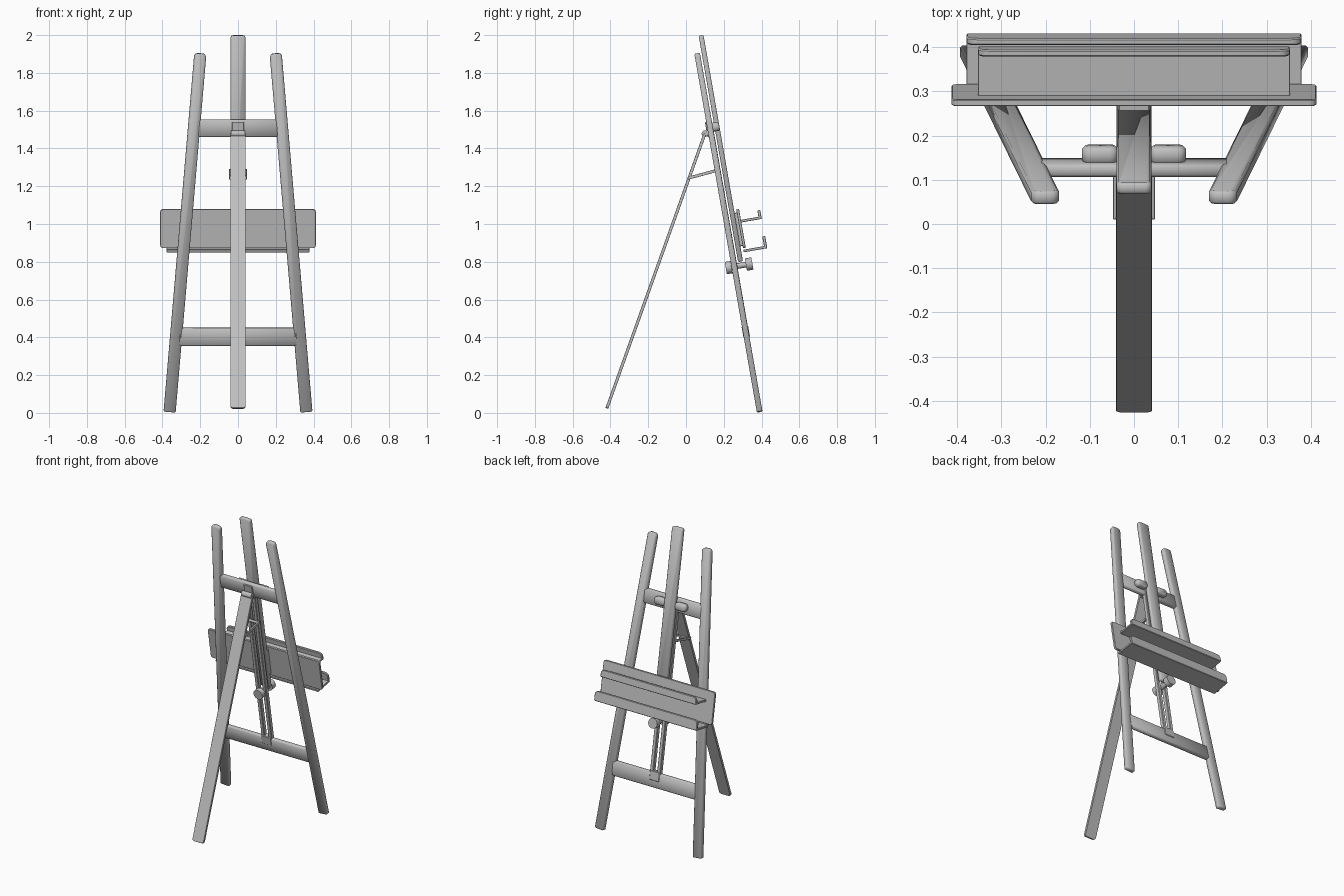
import bpy, bmesh, math
from mathutils import Matrix, Vector

cube = bpy.data.objects.get("Cube")
if cube:
    bpy.data.objects.remove(cube, do_unlink=True)

grey = bpy.data.materials.new("plain grey")
grey.use_nodes = True
grey.diffuse_color = (0.53, 0.53, 0.53, 1)
grey.node_tree.nodes["Principled BSDF"].inputs["Base Color"].default_value = (0.53, 0.53, 0.53, 1)

# Leaning frame: local x across, local y out of the frame, local z up along it
FRAME = Matrix.Translation((0, 0.39, 0.006)) @ Matrix.Rotation(math.radians(9.9), 4, 'X')


def finish(name, bm, matrix, angle):
    mesh = bpy.data.meshes.new(name)
    bm.to_mesh(mesh)
    bm.free()
    mesh.materials.append(grey)
    ob = bpy.data.objects.new(name, mesh)
    bpy.context.collection.objects.link(ob)
    ob.matrix_world = matrix
    bpy.ops.object.select_all(action='DESELECT')
    ob.select_set(True)
    bpy.context.view_layer.objects.active = ob
    bpy.ops.object.shade_smooth_by_angle(angle=math.radians(angle))
    return ob


def box(name, xs, ys, zs, radius=0, axis=1, ends=(-1, 1), edge=0.003, angle=30, matrix=FRAME):
    """Board spanning the ranges; rounds the corners along one axis at the low or high z end."""
    spans = (xs, ys, zs)
    mid = Vector([(a + b) / 2 for a, b in spans])
    size = [b - a for a, b in spans]
    bm = bmesh.new()
    bmesh.ops.create_cube(bm, size=1)
    bmesh.ops.scale(bm, vec=size, verts=bm.verts)
    if radius:
        def chosen(e):
            d = e.verts[1].co - e.verts[0].co
            z = (e.verts[0].co.z + e.verts[1].co.z) / 2
            return abs(d[axis]) > 0.9 * d.length and (1 if z > 0 else -1) in ends
        bmesh.ops.bevel(bm, geom=[e for e in bm.edges if chosen(e)], offset=radius,
                        segments=4, profile=0.5, affect='EDGES')
    if edge:
        sharp = [e for e in bm.edges if e.calc_face_angle(0) > math.radians(40)]
        bmesh.ops.bevel(bm, geom=sharp, offset=edge, segments=1, affect='EDGES')
    bmesh.ops.translate(bm, vec=mid, verts=bm.verts)
    return finish(name, bm, matrix, angle)


def rod(name, radius, start, end, matrix=FRAME, sides=24):
    a, b = Vector(start), Vector(end)
    bm = bmesh.new()
    bmesh.ops.create_cone(bm, cap_ends=True, segments=sides, radius1=radius, radius2=radius,
                          depth=(b - a).length)
    turn = (b - a).to_track_quat('Z', 'Y').to_matrix().to_4x4()
    return finish(name, bm, matrix @ Matrix.Translation((a + b) / 2) @ turn, 30)


# Two splayed side legs
splay = math.atan2(0.163, 1.93)
for side, label in ((1, "left"), (-1, "right")):
    place = FRAME @ Matrix.Translation((side * 0.362, 0, 0)) @ Matrix.Rotation(-side * splay, 4, 'Y')
    box(label + "_leg", (-0.032, 0.032), (-0.015, 0.015), (0, 1.932), radius=0.02, ends=(1,),
        edge=0.005, angle=60, matrix=place)

# Cross bars
box("upper_crossbar", (-0.215, 0.215), (-0.015, 0.015), (1.478, 1.57), edge=0.006, angle=60)
box("lower_crossbar", (-0.315, 0.315), (-0.015, 0.015), (0.355, 0.45), edge=0.006, angle=60)

# Slotted guide rails between the cross bars
for side, label in ((1, "left"), (-1, "right")):
    xs = sorted((side * 0.014, side * 0.038))
    box(label + "_guide_rail", xs, (-0.012, 0.016), (0.40, 1.53))
box("guide_rail_foot", (-0.036, 0.036), (-0.017, 0.018), (0.40, 0.46))

# Sliding mast
box("mast", (-0.04, 0.04), (0.024, 0.05), (0.80, 2.016), radius=0.015, ends=(1,),
    edge=0.005, angle=60)

# Rounded mast guides on the upper cross bar
for side, label in ((1, "left"), (-1, "right")):
    xs = sorted((side * 0.035, side * 0.118))
    box(label + "_mast_guide", xs, (0.01, 0.05), (1.502, 1.55), radius=0.02, edge=0.008, angle=60)

# Back board and the two lipped shelves
box("back_board", (-0.412, 0.412), (0.062, 0.077), (0.868, 1.077), radius=0.016, edge=0.002)
box("board_spacer", (-0.036, 0.036), (0.045, 0.065), (0.88, 1.06))
for label, half, low, top, out in (("lower", 0.379, 0.846, 0.912, 0.189),
                                   ("upper", 0.353, 1.004, 1.052, 0.187)):
    box(label + "_shelf", (-half, half), (0.062, out - 0.004), (low, low + 0.014), edge=0.002)
    box(label + "_shelf_lip", (-half, half), (out - 0.016, out), (low, top), radius=0.025,
        ends=(1,), edge=0.003)

# Clamp screw with a knob at each end
rod("clamp_shaft", 0.015, (0, -0.03, 0.78), (0, 0.07, 0.78))
rod("inner_knob", 0.033, (0, -0.046, 0.78), (0, -0.016, 0.78))
rod("outer_knob", 0.033, (0, 0.062, 0.78), (0, 0.097, 0.78))

# Hinged rear leg
foot, hinge = Vector((0, -0.419, 0.024)), Vector((0, 0.1, 1.478))
lean = math.atan2(hinge.y - foot.y, hinge.z - foot.z)
rear = Matrix.Translation(foot) @ Matrix.Rotation(-lean, 4, 'X')
box("rear_leg", (-0.041, 0.041), (-0.008, 0.008), (0, (hinge - foot).length), radius=0.014,
    ends=(-1,), edge=0.001, matrix=rear)
rod("hinge_pin", 0.017, (-0.036, 0.1, 1.478), (0.036, 0.1, 1.478), matrix=Matrix())
box("hinge_plate", (-0.032, 0.032), (-0.022, -0.012), (1.478, 1.56))

# Folding brace between the rear leg and the guide rails
brace = Matrix.Translation((0, 0.012, 1.243)) @ Matrix.Rotation(math.radians(15), 4, 'X')
for side, label in ((1, "left"), (-1, "right")):
    xs = sorted((side * 0.038, side * 0.047))
    box(label + "_brace_arm", xs, (0, 0.155), (-0.008, 0.008), edge=0.001, matrix=brace)
for label, y in (("rear", 0.008), ("front", 0.147)):
    rod(label + "_brace_pin", 0.008, (-0.046, y, 0), (0.046, y, 0), matrix=brace, sides=12)
